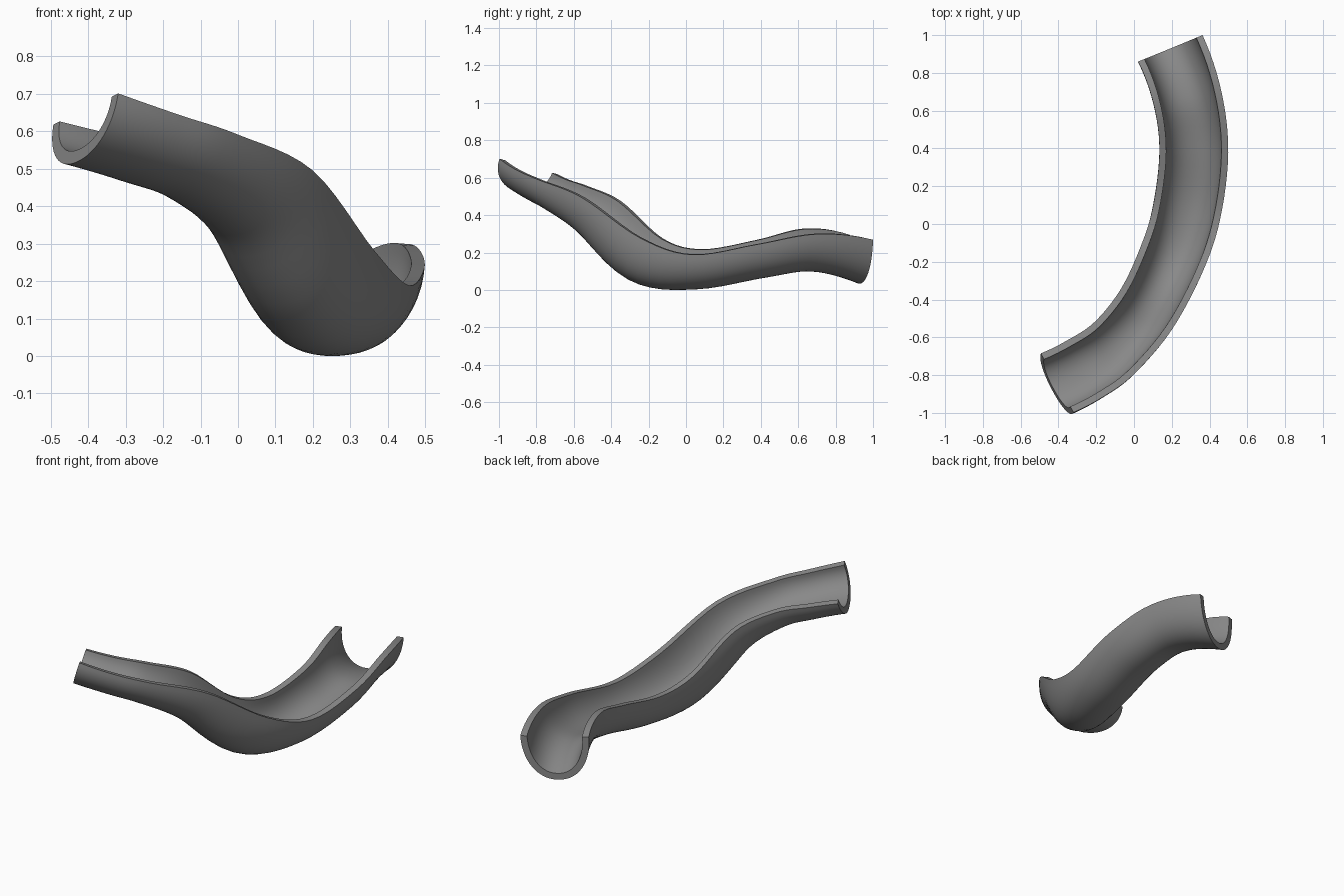
import bpy, bmesh, math
from mathutils import Vector

if "Cube" in bpy.data.objects:
    bpy.data.objects.remove(bpy.data.objects["Cube"])

# Stations along the chute: left rim xyz, right rim xyz, depth
STATIONS = [
    (-0.493, -0.685, 0.62, -0.32, -0.997, 0.703, 0.15),
    (-0.352, -0.615, 0.587, -0.155, -0.91, 0.645, 0.152),
    (-0.21, -0.52, 0.555, 0.00, -0.795, 0.593, 0.168),
    (-0.07, -0.345, 0.475, 0.20, -0.56, 0.497, 0.22),
    (0.035, -0.12, 0.275, 0.365, -0.25, 0.282, 0.255),
    (0.10, 0.09, 0.22, 0.457, 0.03, 0.19, 0.20),
    (0.135, 0.38, 0.27, 0.499, 0.38, 0.245, 0.195),
    (0.105, 0.63, 0.33, 0.463, 0.70, 0.30, 0.215),
    (0.022, 0.86, 0.30, 0.363, 1.00, 0.27, 0.25),
]
WALL = 0.036
STEPS, SIDES = 6, 28


def spline(i, t):
    """Catmull-Rom value between stations i and i + 1."""
    n = len(STATIONS)
    get = lambda k: Vector(STATIONS[k])
    p1, p2 = get(i), get(i + 1)
    p0 = get(i - 1) if i > 0 else p1 * 3 - p2 * 3 + get(2)
    p3 = get(i + 2) if i + 2 < n else p2 * 3 - p1 * 3 + get(n - 3)
    return 0.5 * (2 * p1 + (p2 - p0) * t + (2 * p0 - 5 * p1 + 4 * p2 - p3) * t * t
                  + (3 * p1 - p0 - 3 * p2 + p3) * t ** 3)


samples = [spline(i, s / STEPS) for i in range(len(STATIONS) - 1) for s in range(STEPS)]
samples.append(spline(len(STATIONS) - 2, 1.0))
lefts = [Vector(s[0:3]) for s in samples]
rights = [Vector(s[3:6]) for s in samples]
centres = [(a + b) / 2 for a, b in zip(lefts, rights)]

# Trough shell: U-shaped outer and inner arcs joined by flat rims
bm = bmesh.new()
rings = []
last = len(samples) - 1
for k, c in enumerate(centres):
    tangent = (centres[min(k + 1, last)] - centres[max(k - 1, 0)]).normalized()
    # The outlet is cut upright
    tangent.z *= min(1.0, (last - k) / (1.5 * STEPS))
    across = rights[k] - lefts[k]
    half = across.length / 2
    across.normalize()
    down = tangent.cross(across).normalized()
    if down.z > 0:
        down.negate()
    depth = samples[k][6]
    ring = []
    for inset, order in ((0, range(SIDES + 1)), (WALL, range(SIDES, -1, -1))):
        for j in order:
            a = math.pi * j / SIDES
            co, si = math.cos(a), math.sin(a)
            u = -math.copysign(abs(co) ** 0.93, co) * (half - inset)
            v = max(si, 0) ** 0.93 * (depth - inset)
            ring.append(bm.verts.new(c + across * u + down * v))
    rings.append(ring)

count = len(rings[0])
for a, b in zip(rings, rings[1:]):
    for j in range(count):
        m = (j + 1) % count
        bm.faces.new((a[j], a[m], b[m], b[j]))
# End caps as strips of quads
for r in (rings[0], rings[-1]):
    for j in range(SIDES):
        bm.faces.new((r[j], r[j + 1], r[count - 2 - j], r[count - 1 - j]))
bmesh.ops.recalc_face_normals(bm, faces=bm.faces)

# Rest on the ground
low = min(v.co.z for v in bm.verts)
bmesh.ops.translate(bm, vec=(0, 0, -low), verts=bm.verts)

mesh = bpy.data.meshes.new("chute")
bm.to_mesh(mesh)
bm.free()
chute = bpy.data.objects.new("chute", mesh)
bpy.context.collection.objects.link(chute)

# Dark grey surface
grey = bpy.data.materials.new("dark_grey")
grey.diffuse_color = (0.25, 0.25, 0.25, 1)
grey.use_nodes = True
grey.node_tree.nodes["Principled BSDF"].inputs["Base Color"].default_value = grey.diffuse_color
mesh.materials.append(grey)

bpy.context.view_layer.objects.active = chute
chute.select_set(True)
bpy.ops.object.shade_smooth_by_angle(angle=math.radians(40))
